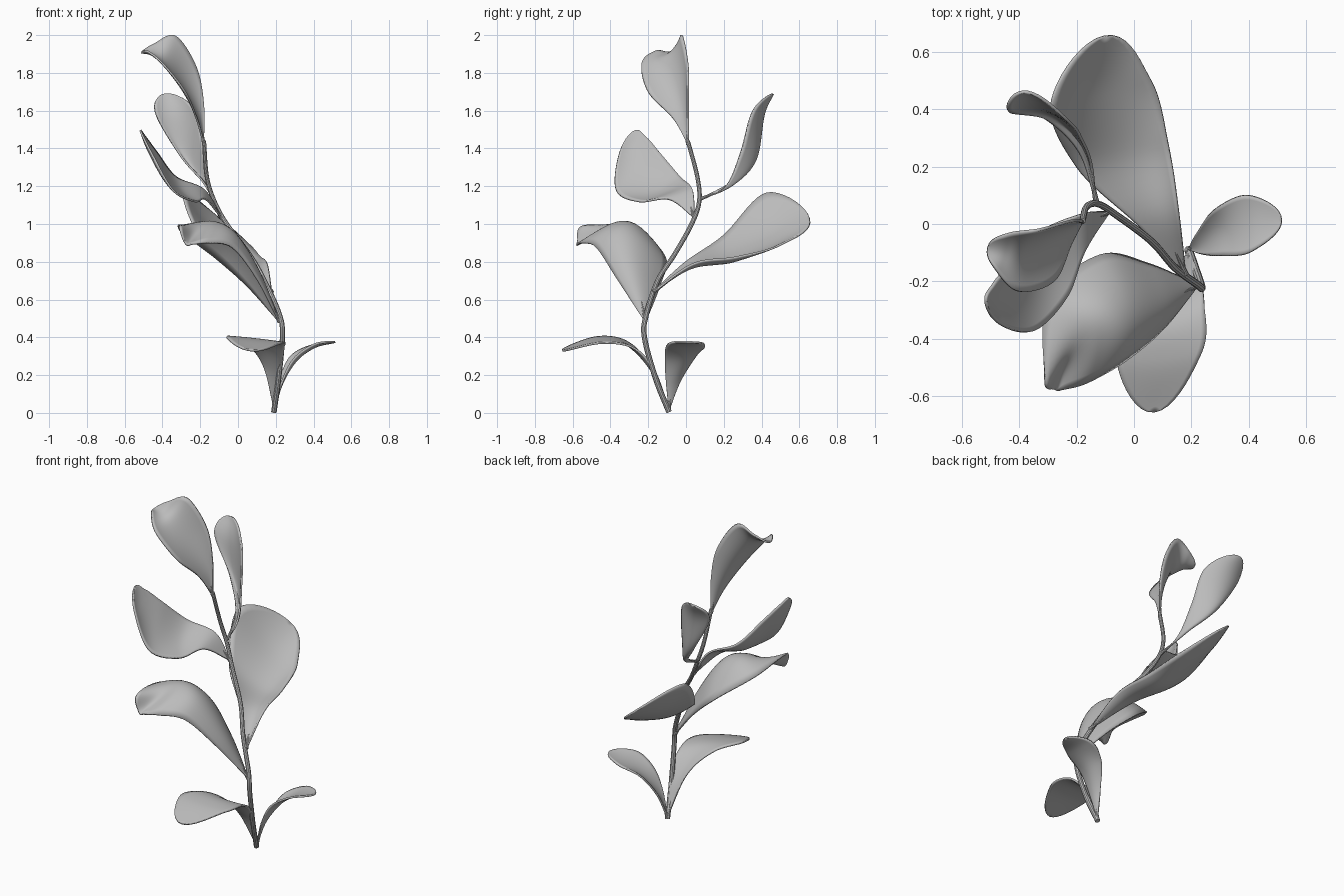
import bpy, bmesh
from mathutils import Vector

plant_grey = bpy.data.materials.new("plant_grey")
plant_grey.diffuse_color = (0.5, 0.5, 0.5, 1)


def spline(points, steps, after=None):
    """Smooth path through the points; 'after' steers the end direction."""
    p = [Vector(q) for q in points]
    end = Vector(after) if after else 2 * p[-1] - p[-2]
    p = [2 * p[0] - p[1]] + p + [end]
    out = []
    for i in range(1, len(p) - 2):
        a, b, c, d = p[i - 1:i + 3]
        for k in range(steps):
            t = k / steps
            out.append(0.5 * (2 * b + (c - a) * t + (2 * a - 5 * b + 4 * c - d) * t**2
                              + (3 * b - a - 3 * c + d) * t**3))
    return out + [p[-2]]


def smooth(ob):
    bpy.ops.object.select_all(action='DESELECT')
    ob.select_set(True)
    bpy.context.view_layer.objects.active = ob
    if ob.type == 'CURVE':
        bpy.ops.object.convert(target='MESH')
    bpy.ops.object.shade_smooth_by_angle()


def tube(name, path, r0, r1):
    """Tapered round stalk along a path."""
    cu = bpy.data.curves.new(name, 'CURVE')
    cu.dimensions = '3D'
    cu.bevel_depth = 1.0
    cu.bevel_resolution = 3
    cu.use_fill_caps = True
    s = cu.splines.new('POLY')
    s.points.add(len(path) - 1)
    for i, (pt, q) in enumerate(zip(s.points, path)):
        pt.co = (*q, 1)
        pt.radius = r0 + (r1 - r0) * i / (len(path) - 1)
    cu.materials.append(plant_grey)
    ob = bpy.data.objects.new(name, cu)
    bpy.context.collection.objects.link(ob)
    smooth(ob)


def leaf(name, base, tip, edge_a, middle, edge_b, steps=9, across=14):
    """Cupped blade lofted across two edge curves and a midrib."""
    end_a, end_b = Vector(edge_a[-1]), Vector(edge_b[-1])
    wide = 0.5 * (end_b - end_a)          # rounds the tip
    a = spline([base, *edge_a, tip], steps, end_b + wide)
    m = spline([base, *middle, tip], steps)
    b = spline([base, *edge_b, tip], steps, end_a - wide)
    bm = bmesh.new()
    rows = []
    for pa, pm, pb in zip(a, m, b):
        row = []
        for j in range(across + 1):
            v = 2 * j / across - 1
            row.append(bm.verts.new(pm + v * (pb - pa) / 2 + v * v * ((pa + pb) / 2 - pm)))
        rows.append(row)
    for r, s in zip(rows, rows[1:]):
        for j in range(across):
            bm.faces.new((r[j], r[j + 1], s[j + 1], s[j]))
    bmesh.ops.remove_doubles(bm, verts=bm.verts, dist=0.0004)
    bmesh.ops.recalc_face_normals(bm, faces=bm.faces)
    me = bpy.data.meshes.new(name)
    bm.to_mesh(me)
    bm.free()
    me.materials.append(plant_grey)
    ob = bpy.data.objects.new(name, me)
    bpy.context.collection.objects.link(ob)
    mod = ob.modifiers.new("thickness", 'SOLIDIFY')
    mod.thickness = 0.01
    mod.offset = 0
    smooth(ob)
    # short stalk that fades into the midrib
    tube(name + "_stalk", m[:steps - 2], 0.011, 0.002)


# main stem
tube("stem", spline([(0.19, -0.09, 0.005), (0.215, -0.16, 0.18), (0.235, -0.22, 0.40),
                     (0.22, -0.21, 0.52), (0.14, -0.15, 0.70), (0.06, -0.06, 0.84),
                     (-0.06, 0.03, 1.0), (-0.125, 0.07, 1.12), (-0.165, 0.06, 1.25),
                     (-0.18, 0.01, 1.44)], 8), 0.015, 0.011)

# lowest pair of leaves
leaf("low_right_leaf", (0.19, -0.09, 0.015), (0.515, 0.015, 0.375),
     [(0.235, -0.105, 0.17), (0.30, -0.11, 0.29), (0.41, -0.095, 0.365)],
     [(0.235, -0.07, 0.16), (0.31, -0.02, 0.28), (0.41, 0.0, 0.35)],
     [(0.22, -0.03, 0.17), (0.28, 0.05, 0.30), (0.40, 0.10, 0.36)])
leaf("low_front_leaf", (0.19, -0.09, 0.015), (0.07, -0.655, 0.33),
     [(0.13, -0.20, 0.26), (0.03, -0.32, 0.38), (-0.06, -0.48, 0.40)],
     [(0.185, -0.18, 0.22), (0.14, -0.32, 0.365), (0.095, -0.47, 0.385)],
     [(0.225, -0.17, 0.23), (0.245, -0.28, 0.345), (0.235, -0.45, 0.37)])

# middle leaves
leaf("mid_front_leaf", (0.22, -0.215, 0.48), (-0.28, -0.575, 0.90),
     [(0.05, -0.14, 0.67), (-0.12, -0.11, 0.82), (-0.30, -0.26, 0.955), (-0.31, -0.54, 0.99)],
     [(0.105, -0.27, 0.75), (-0.025, -0.30, 0.95), (-0.14, -0.35, 1.01), (-0.24, -0.48, 0.95)],
     [(0.10, -0.365, 0.71), (-0.03, -0.475, 0.875), (-0.16, -0.55, 0.90), (-0.24, -0.575, 0.895)])
leaf("mid_back_leaf", (0.18, -0.175, 0.64), (-0.10, 0.655, 1.03),
     [(0.01, 0.0, 0.80), (-0.20, 0.20, 0.94), (-0.285, 0.43, 1.165)],
     [(0.09, 0.02, 0.765), (-0.02, 0.24, 0.815), (-0.12, 0.45, 0.945)],
     [(0.155, 0.04, 0.79), (0.12, 0.27, 0.825), (0.06, 0.50, 0.89)])

# upper leaves
leaf("upper_left_leaf", (-0.085, 0.045, 1.03), (-0.515, -0.28, 1.49),
     [(-0.17, -0.09, 1.13), (-0.23, -0.25, 1.12), (-0.345, -0.37, 1.18), (-0.455, -0.355, 1.37)],
     [(-0.18, -0.01, 1.165), (-0.30, -0.14, 1.17), (-0.40, -0.25, 1.26), (-0.475, -0.28, 1.39)],
     [(-0.18, 0.035, 1.18), (-0.33, -0.03, 1.25), (-0.43, -0.14, 1.38), (-0.49, -0.21, 1.46)])
leaf("upper_back_leaf", (-0.13, 0.07, 1.13), (-0.37, 0.46, 1.69),
     [(-0.19, 0.25, 1.23), (-0.31, 0.365, 1.37), (-0.44, 0.395, 1.60)],
     [(-0.17, 0.25, 1.21), (-0.25, 0.36, 1.34), (-0.33, 0.41, 1.58)],
     [(-0.15, 0.21, 1.20), (-0.18, 0.29, 1.38), (-0.225, 0.355, 1.60)])
leaf("top_leaf", (-0.18, 0.01, 1.42), (-0.51, -0.08, 1.91),
     [(-0.22, -0.07, 1.56), (-0.28, -0.20, 1.70), (-0.40, -0.235, 1.85), (-0.48, -0.16, 1.915)],
     [(-0.21, -0.01, 1.58), (-0.29, -0.06, 1.74), (-0.38, -0.10, 1.87), (-0.45, -0.10, 1.90)],
     [(-0.18, 0.01, 1.63), (-0.22, 0.01, 1.83), (-0.33, -0.02, 1.995), (-0.44, -0.035, 1.955)])
